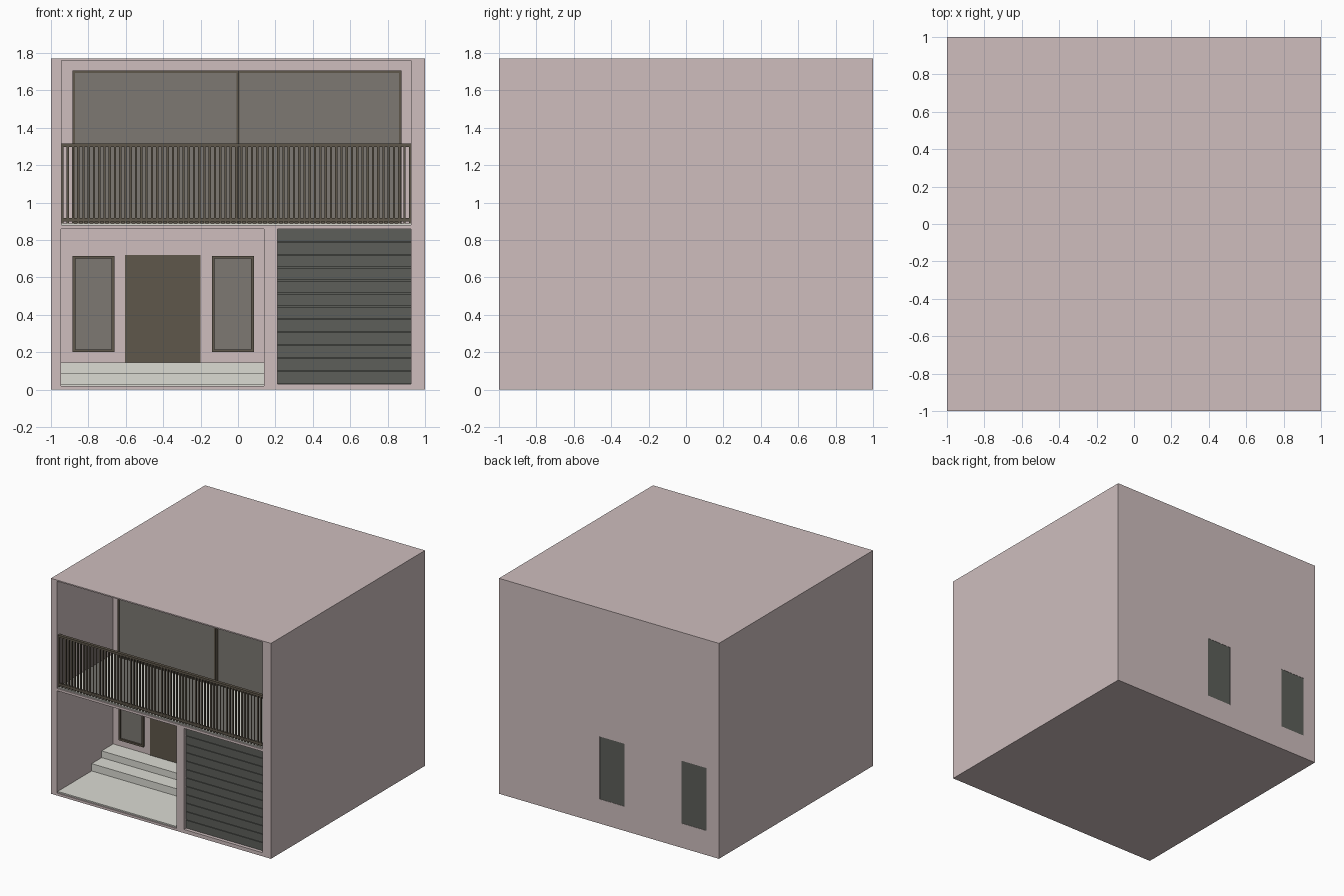
import bpy, bmesh
from mathutils import Matrix

if "Cube" in bpy.data.objects:
    bpy.data.objects.remove(bpy.data.objects["Cube"])


def material(name, r, g, b):
    m = bpy.data.materials.new(name)
    m.diffuse_color = (r, g, b, 1)
    m.use_nodes = True
    m.node_tree.nodes["Principled BSDF"].inputs["Base Color"].default_value = m.diffuse_color
    return m


WALL = material("pink_plaster", .62, .515, .515)
GLASS = material("tinted_glass", .205, .19, .17)
DARK = material("dark_panel", .109, .114, .102)
STONE = material("pale_stone", .71, .71, .65)
BROWN = material("brown_frame", .114, .095, .069)


def boxes(name, mat, *extents):
    """One object from boxes given as (x0, x1, y0, y1, z0, z1)."""
    bm = bmesh.new()
    for x0, x1, y0, y1, z0, z1 in extents:
        centre = Matrix.Translation(((x0 + x1) / 2, (y0 + y1) / 2, (z0 + z1) / 2))
        size = Matrix.Diagonal((x1 - x0, y1 - y0, z1 - z0, 1))
        bmesh.ops.create_cube(bm, size=1, matrix=centre @ size)
    me = bpy.data.meshes.new(name)
    bm.to_mesh(me)
    bm.free()
    me.materials.append(mat)
    ob = bpy.data.objects.new(name, me)
    bpy.context.collection.objects.link(ob)
    return ob


def frame(name, x0, x1, z0, z1, y0, y1, t):
    boxes(name, BROWN,
          (x0, x0 + t, y0, y1, z0, z1), (x1 - t, x1, y0, y1, z0, z1),
          (x0 + t, x1 - t, y0, y1, z0, z0 + t), (x0 + t, x1 - t, y0, y1, z1 - t, z1))


L, R = -.945, .925         # recess sides
BACK = -.27                # recess back wall
WINDOWS = [(-.885, -.66), (-.14, .085)]

# House block with balcony, porch, garage and rear window recesses
body = boxes("house_walls", WALL, (-1, 1, -1, 1, 0, 1.77))
cutter = boxes("recess_cutter", WALL,
               (L, R, -1.1, BACK, .88, 1.76),
               (L, .14, -1.1, BACK, .02, .86),
               (.21, R, -1.1, -.94, .03, .86),
               *[(a, b, .99, 1.1, .2, .715) for a, b in WINDOWS])
cutter.hide_render = True
mod = body.modifiers.new("recesses", 'BOOLEAN')
mod.operation = 'DIFFERENCE'
mod.solver = 'EXACT'
mod.object = cutter
bpy.context.view_layer.objects.active = body
bpy.ops.object.modifier_apply(modifier=mod.name)
bpy.data.objects.remove(cutter)

# Floors and porch steps
boxes("balcony_floor", STONE, (L, R, -.99, BACK, .87, .887))
boxes("porch_floor", STONE, (L, .14, -.99, BACK, .01, .03))
boxes("lower_step", STONE, (L, .14, -.55, BACK, .03, .09))
boxes("upper_step", STONE, (L, .14, -.42, BACK, .09, .145))

# Front door
boxes("front_door", BROWN, (-.605, -.2, BACK - .006, BACK + .02, .145, .72))

# Porch windows and matching rear panes
for i, (a, b) in enumerate(WINDOWS):
    frame(f"porch_window_frame_{i}", a, b, .2, .715, BACK - .02, BACK + .01, .015)
    boxes(f"porch_window_glass_{i}", GLASS,
          (a + .01, b - .01, BACK - .006, BACK + .01, .21, .705))
    boxes(f"rear_window_{i}", DARK, (a, b, .985, .998, .2, .715))

# Sliding balcony windows
for i, (a, b, y) in enumerate([(-.885, .005, BACK - .03), (-.005, .873, BACK - .012)]):
    frame(f"balcony_window_frame_{i}", a, b, .888, 1.705, y, BACK + .01, .013)
    boxes(f"balcony_window_glass_{i}", GLASS,
          (a + .01, b - .01, y + .008, BACK + .01, .895, 1.695))

# Garage door of horizontal slats
n, z0, h = 12, .03, .83 / 12
boxes("garage_door_backing", DARK, (.21, R, -.965, -.94, .03, .86))
boxes("garage_door_slats", DARK,
      *[(.21, R, -.975, -.96, z0 + i * h + .002, z0 + (i + 1) * h - .002) for i in range(n)])

# Balcony railing
boxes("top_rail", BROWN, (L, R, -.99, -.965, 1.298, 1.315))
boxes("bottom_rail", BROWN, (L, R, -.985, -.97, .9, .918))
n = 67
pitch = (R - L - .012) / (n - 1)
boxes("balusters", BROWN,
      *[(L + i * pitch, L + i * pitch + .012, -.984, -.971, .887, 1.3) for i in range(n)])
